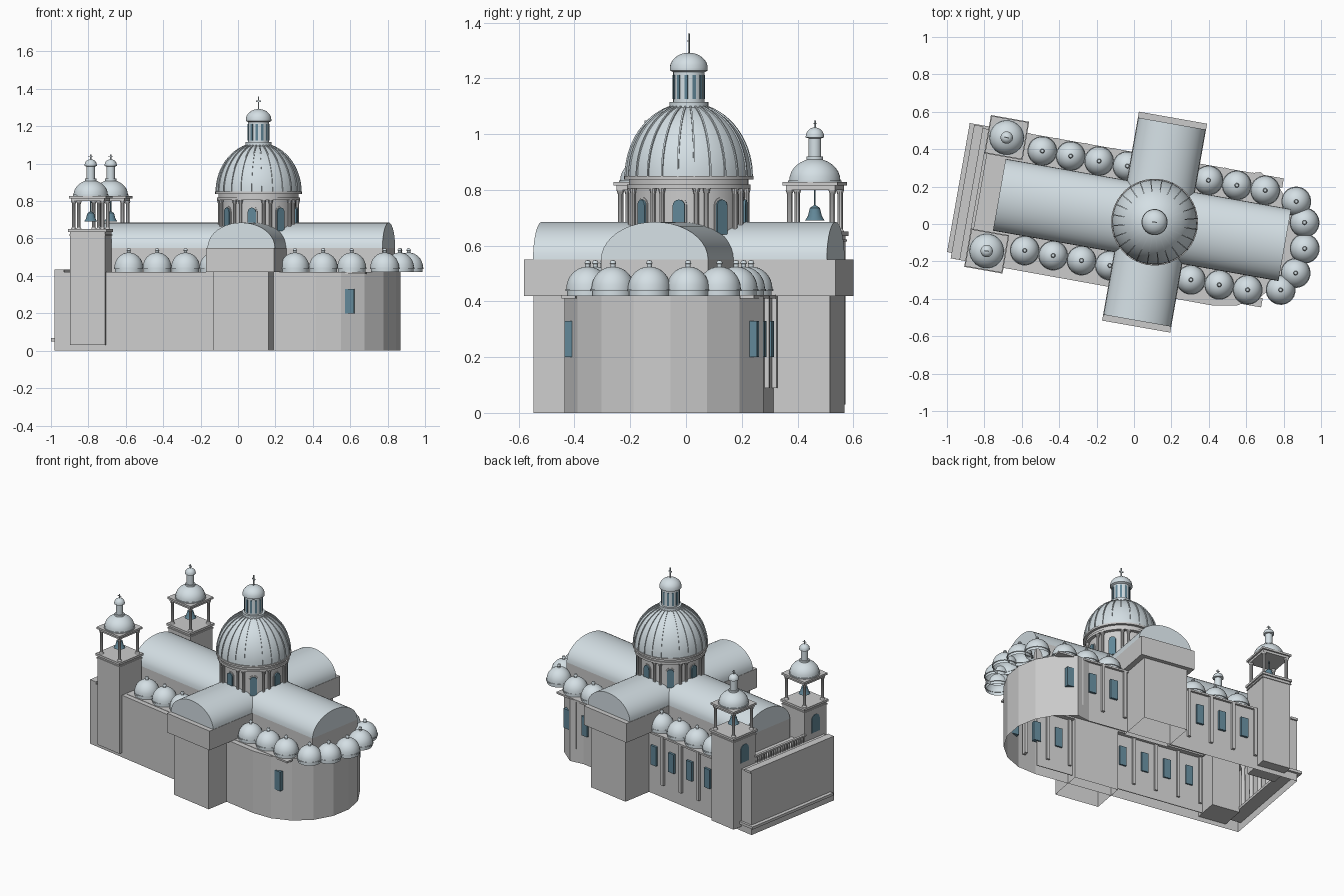
import bpy, bmesh
from math import sin, cos, pi, radians
from mathutils import Matrix, Vector

if "Cube" in bpy.data.objects:
    bpy.data.objects.remove(bpy.data.objects["Cube"])

# Plan frame: u along nave, v across, origin under main dome
PLAN = Matrix.Translation((0.11, 0.01, 0)) @ Matrix.Rotation(radians(-10), 4, 'Z')

def mat(name, col):
    m = bpy.data.materials.new(name)
    m.diffuse_color = (*col, 1)
    m.use_nodes = True
    m.node_tree.nodes["Principled BSDF"].inputs["Base Color"].default_value = m.diffuse_color
    return m

ROOF = mat("roof_lead", (0.66, 0.74, 0.78))
GLASS = mat("glass_blue", (0.12, 0.24, 0.31))

def finish(name, bm, material=None, recalc=True):
    if recalc:
        bmesh.ops.recalc_face_normals(bm, faces=bm.faces)
    me = bpy.data.meshes.new(name)
    bm.to_mesh(me)
    bm.free()
    me.transform(PLAN)
    if material:
        me.materials.append(material)
    ob = bpy.data.objects.new(name, me)
    bpy.context.collection.objects.link(ob)
    return ob

def box(bm, u0, u1, v0, v1, z0, z1, rot=0.0):
    m = (Matrix.Rotation(rot, 4, 'Z')
         @ Matrix.Translation(((u0 + u1) / 2, (v0 + v1) / 2, (z0 + z1) / 2))
         @ Matrix.Diagonal((abs(u1 - u0), abs(v1 - v0), z1 - z0, 1)))
    bmesh.ops.create_cube(bm, size=1, matrix=m)

def prism(bm, pts, vec, start_cap=True):
    a = [bm.verts.new(p) for p in pts]
    b = [bm.verts.new(Vector(p) + Vector(vec)) for p in pts]
    n = len(pts)
    for i in range(n):
        bm.faces.new((a[i], a[(i + 1) % n], b[(i + 1) % n], b[i]))
    bm.faces.new(b)
    if start_cap:
        bm.faces.new(a[::-1])

def lathe(bm, prof, u=0, v=0, seg=24):
    rings = []
    for r, z in prof:
        if r < 1e-5:
            rings.append([bm.verts.new((u, v, z))] * seg)
        else:
            rings.append([bm.verts.new((u + r * cos(2 * pi * i / seg), v + r * sin(2 * pi * i / seg), z))
                          for i in range(seg)])
    for a, b in zip(rings, rings[1:]):
        for i in range(seg):
            j = (i + 1) % seg
            q = list(dict.fromkeys((a[i], a[j], b[j], b[i])))
            if len(q) > 2:
                bm.faces.new(q)

def cap(r, h, z, n=8):
    return [(r * cos(pi / 2 * i / n) if i < n else 0, z + h * sin(pi / 2 * i / n)) for i in range(n + 1)]

def cross(bm, u, v, z, h):
    box(bm, u - .003, u + .003, v - .003, v + .003, z, z + h)
    box(bm, u - .013, u + .013, v - .003, v + .003, z + h * .6, z + h * .7)

def arch(w, z0, z1, n=8):
    zs = z1 - w
    return [(-w, z0), (w, z0)] + [(w * cos(pi * i / n), zs + w * sin(pi * i / n)) for i in range(n + 1)]

# Main body with round apse, open underneath
bm = bmesh.new()
out = [(-1.04, -.38)] + [(.38 + .385 * cos(radians(a)), .385 * sin(radians(a))) for a in range(-90, 71, 20)]
out += [(.42, .335), (-1.04, .335)]
prism(bm, [(u, v, 0) for u, v in out], (0, 0, .42), False)
finish("main_body", bm)

# Eaves ledges, porch step and inner front wall
bm = bmesh.new()
for s in (-1, 1):
    box(bm, -.75, .64, s * .30, s * .35, .41, .422)
finish("eaves_ledges", bm)
bm = bmesh.new()
box(bm, -1.065, -.95, -.35, .35, .05, .068)
finish("porch_step", bm)
bm = bmesh.new()
box(bm, -.95, -.15, -.337, -.332, .03, .41)
box(bm, .15, .40, -.337, -.332, .03, .41)
finish("inner_front_wall", bm)

# Side windows and pilasters
bays = [-.665, -.51, -.355, -.20, .25, .40, .555]
wn, pl = bmesh.new(), bmesh.new()
for s in (-1, 1):
    for u in bays:
        box(wn, u - .024, u + .024, s * .322, s * .35, .2, .33)
    for u in (-.743, -.588, -.433, -.278, .172, .325, .478):
        box(pl, u - .01, u + .01, s * .32, s * .352, .09, .42)
finish("side_windows", wn, GLASS)
finish("side_pilasters", pl)

# Porch columns and balustrade
bm = bmesh.new()
for i in range(6):
    lathe(bm, [(.02, .068), (.014, .09), (.012, .37), (.022, .40)], -1.0, -.25 + .1 * i, 12)
finish("porch_columns", bm)
bm = bmesh.new()
box(bm, -1.04, -.99, -.38, .345, .42, .435)
box(bm, -.962, -.945, -.22, .22, .462, .472)
for i in range(21):
    v = -.2 + .02 * i
    box(bm, -.957, -.95, v - .004, v + .004, .42, .462)
finish("parapet_balustrade", bm)

# Nave upper walls and transept blocks
bm = bmesh.new()
box(bm, -.843, .707, -.195, .195, .42, .55)
finish("nave_upper_wall", bm)
bm = bmesh.new()
for s in (-1, 1):
    prism(bm, [(-.15, s * .3, 0), (.15, s * .3, 0), (.15, s * .54, 0), (-.15, s * .54, 0)], (0, 0, .42), False)
finish("transept_arms", bm)
bm = bmesh.new()
box(bm, -.185, .185, -.567, .567, .42, .55)
finish("transept_attic", bm)

# Barrel vaults
def half(w, h, n=20):
    return [(w * cos(pi * i / n), .55 + h * sin(pi * i / n)) for i in range(n + 1)]
bm = bmesh.new()
prism(bm, [(-.843, a, z) for a, z in half(.195, .135)], (1.55, 0, 0))
finish("nave_vault", bm, ROOF)
bm = bmesh.new()
prism(bm, [(a, -.535, z) for a, z in half(.183, .135)], (0, 1.07, 0))
finish("transept_vault", bm, ROOF)

# Small chapel domes along sides and apse
spots = [(u, s * .27) for s in (-1, 1) for u in (-.657, -.503, -.349, -.195, .245, .399, .553)]
spots += [(.815, 0)] + [(u, s * v) for s in (-1, 1) for u, v in ((.79, .137), (.727, .24))]
bm = bmesh.new()
for u, v in spots:
    lathe(bm, [(.074, .42), (.074, .437), (.08, .437), (.08, .445)] + cap(.077, .08, .445)[:-1]
          + [(.009, .524), (.009, .534), (.012, .536), (.008, .546), (0, .548)], u, v, 24)
finish("chapel_domes", bm, ROOF)

# Drum with columns and windows
bm = bmesh.new()
lathe(bm, [(.2, .54), (.2, .805), (.222, .805), (.222, .82), (.215, .82), (.215, .838), (.232, .838),
           (.232, .85), (.2, .85)], seg=48)
finish("dome_drum", bm)
cl, wn, fr = bmesh.new(), bmesh.new(), bmesh.new()
for k in range(8):
    a = k * pi / 4
    for d in (-.09, .09):
        b = a + pi / 8 + d
        lathe(cl, [(.013, .6), (.009, .62), (.009, .785), (.014, .805)], .21 * cos(b), .21 * sin(b), 10)
    for target, w, z0, z1, depth in ((wn, .022, .64, .765, .02), (fr, .028, .635, .773, .012)):
        pts = [Matrix.Rotation(a, 3, 'Z') @ Vector((.19, p, z)) for p, z in arch(w, z0, z1)]
        prism(target, pts, Matrix.Rotation(a, 3, 'Z') @ Vector((depth, 0, 0)))
finish("drum_columns", cl)
finish("drum_windows", wn, GLASS)
finish("drum_window_frames", fr)

# Main dome and ribs
bm = bmesh.new()
lathe(bm, [(.226 * cos(pi / 2 * i / 16), .848 + .26 * sin(pi / 2 * i / 16)) for i in range(14)] + [(.05, 1.1)],
      seg=48)
finish("main_dome", bm, ROOF)
bm = bmesh.new()
for k in range(24):
    R = Matrix.Rotation(2 * pi * k / 24, 3, 'Z')
    ang = [pi / 2 * i / 16 for i in range(14)]
    pts = [(.231 * cos(t), .848 + .265 * sin(t)) for t in ang] + [(.22 * cos(t), .848 + .25 * sin(t)) for t in ang[::-1]]
    prism(bm, [R @ Vector((r, -.003, z)) for r, z in pts], R @ Vector((0, .006, 0)))
finish("dome_ribs", bm, ROOF)

# Main lantern
bm = bmesh.new()
lathe(bm, [(.07, 1.085), (.07, 1.115), (.056, 1.115), (.056, 1.222), (.068, 1.228), (.068, 1.236)]
      + cap(.068, .056, 1.236), seg=32)
cross(bm, 0, 0, 1.285, .075)
finish("main_lantern", bm, ROOF)
bm = bmesh.new()
for k in range(12):
    box(bm, .045, .058, -.006, .006, 1.125, 1.212, k * pi / 6)
finish("lantern_windows", bm, GLASS)

# Bell towers
tw, tc, td, tb, tg = (bmesh.new() for _ in range(5))
for s in (-1, 1):
    u, v = -.857, s * .308
    def sq(bm, h, z0, z1):
        box(bm, u - h, u + h, v - h, v + h, z0, z1)
    sq(tw, .095, .03, .635)
    sq(tw, .1, .615, .622)
    sq(tw, .104, .635, .65)
    sq(tw, .09, .8, .815)
    sq(tw, .1, .815, .828)
    for a in (-.078, .078):
        for b in (-.078, .078):
            lathe(tc, [(.015, .65), (.01, .66), (.01, .785), (.015, .8)], u + a, v + b, 10)
    lathe(td, [(.096, .828), (.096, .834)] + [(.092 * cos(pi / 2 * i / 8), .834 + .078 * sin(pi / 2 * i / 8)) for i in range(7)]
          + [(.03, .908), (.03, .92), (.023, .92), (.023, .985), (.033, .988)] + cap(.033, .032, .992, 5), u, v, 24)
    cross(td, u, v, 1.02, .028)
    lathe(tb, [(0, .69), (.036, .69), (.026, .705), (.018, .735), (.008, .742), (.003, .745), (.003, .8)], u, v, 16)
    prism(tg, [(u - .098, v + p, z) for p, z in arch(.035, .46, .58)], (.01, 0, 0))
finish("bell_towers", tw)
finish("tower_columns", tc)
finish("tower_domes", td, ROOF)
finish("bells", tb, GLASS)
finish("tower_arch_windows", tg, GLASS)

# Smooth shading with sharp edges on round parts
bpy.ops.object.select_all(action='DESELECT')
for ob in bpy.context.scene.objects:
    if any(k in ob.name for k in ("dome", "vault", "column", "bells", "lantern")):
        ob.select_set(True)
        bpy.context.view_layer.objects.active = ob
bpy.ops.object.shade_smooth_by_angle(angle=radians(30))
